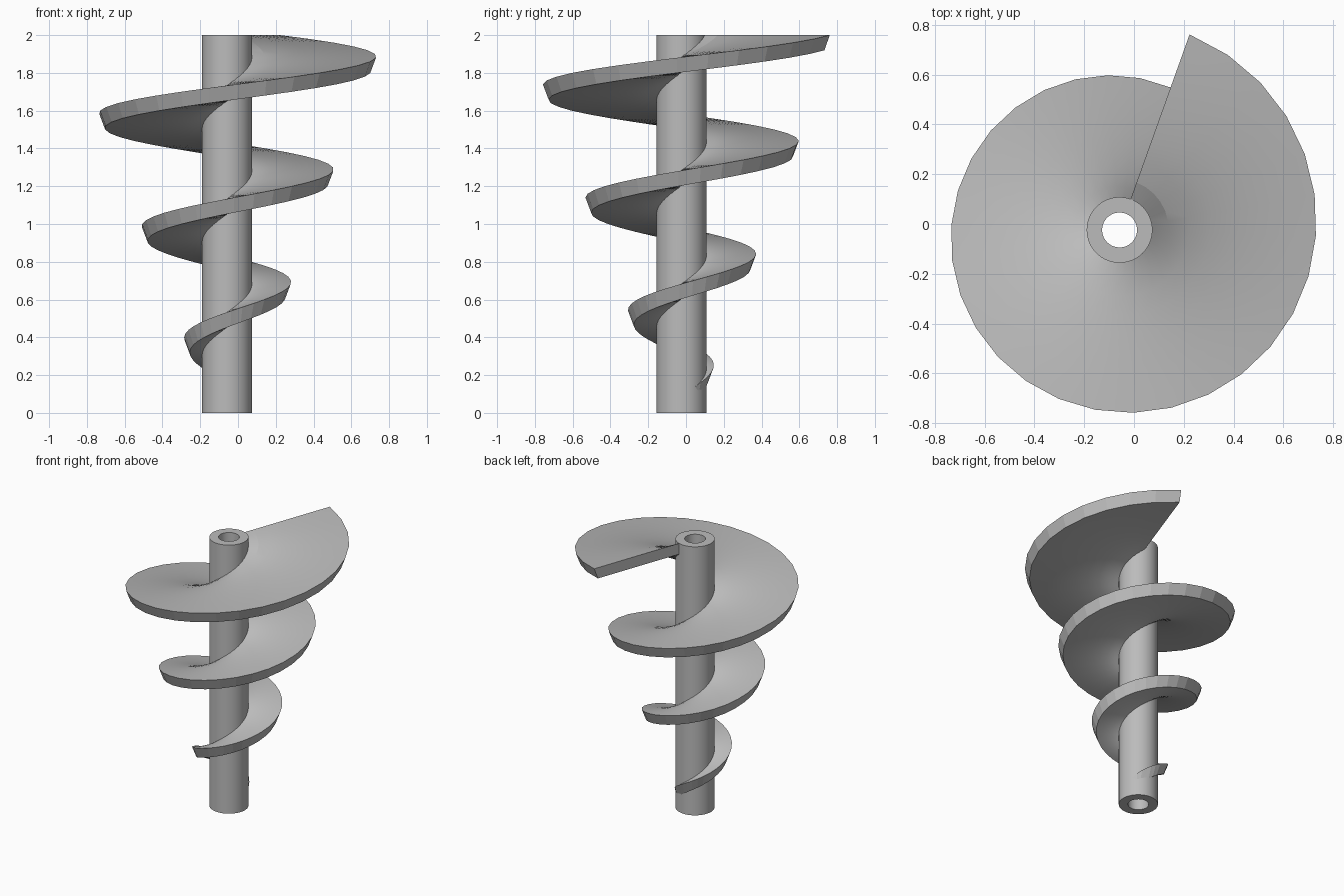
import bpy, bmesh, math
from mathutils import Vector

cube = bpy.data.objects.get("Cube")
if cube:
    bpy.data.objects.remove(cube, do_unlink=True)

AXIS = Vector((-0.058, -0.024, 0))
HEIGHT, BORE, SHAFT = 2.0, 0.07, 0.132
PITCH, THICK = 0.6, 0.08
END_ANGLE, END_RADIUS, SLOPE = math.radians(70.3), 0.834, 0.377
STEP, STEPS, RINGS = math.radians(12), 94, 8

steel = bpy.data.materials.new("grey steel")
steel.use_nodes = True
grey = (0.5, 0.5, 0.5, 1)
steel.diffuse_color = grey
steel.node_tree.nodes["Principled BSDF"].inputs["Base Color"].default_value = grey


def finish(name, bm, angle):
    """Turn a bmesh into a shaded object standing on the screw axis."""
    bmesh.ops.recalc_face_normals(bm, faces=bm.faces)
    mesh = bpy.data.meshes.new(name)
    bm.to_mesh(mesh)
    bm.free()
    mesh.materials.append(steel)
    obj = bpy.data.objects.new(name, mesh)
    obj.location = AXIS
    bpy.context.collection.objects.link(obj)
    bpy.ops.object.select_all(action="DESELECT")
    obj.select_set(True)
    bpy.context.view_layer.objects.active = obj
    bpy.ops.object.shade_smooth_by_angle(angle=math.radians(angle))


# Hollow shaft: a rectangular wall section spun about the axis
bm = bmesh.new()
wall = [bm.verts.new(p) for p in ((BORE, 0, 0), (SHAFT, 0, 0),
                                  (SHAFT, 0, HEIGHT), (BORE, 0, HEIGHT))]
edges = [bm.edges.new((wall[i], wall[(i + 1) % 4])) for i in range(4)]
bmesh.ops.spin(bm, geom=wall + edges, cent=(0, 0, 0), axis=(0, 0, 1),
               angle=math.tau, steps=72, use_merge=True)
bmesh.ops.remove_doubles(bm, verts=bm.verts, dist=0.0001)
finish("hollow_shaft", bm, 30)


# Screw flight: a level blade section that winds down and narrows as a cone
def cone_radius(z):
    return max(END_RADIUS - SLOPE * (HEIGHT - z), SHAFT - 0.01)


bm = bmesh.new()
inner = SHAFT - 0.02
sections = []
for i in range(STEPS + 1):
    turn = i * STEP
    angle = END_ANGLE - turn
    top = HEIGHT - PITCH * turn / math.tau
    section = []
    for z, order in ((top, range(RINGS + 1)),
                     (top - THICK, range(RINGS, -1, -1))):
        for k in order:
            r = inner + (cone_radius(z) - inner) * k / RINGS
            section.append(bm.verts.new((r * math.cos(angle),
                                         r * math.sin(angle), z)))
    sections.append(section)

for a, b in zip(sections, sections[1:]):
    for k in range(len(a)):
        n = (k + 1) % len(a)
        bm.faces.new((a[k], a[n], b[n], b[k]))
bm.faces.new(sections[0])
bm.faces.new(sections[-1])
finish("screw_flight", bm, 10)
